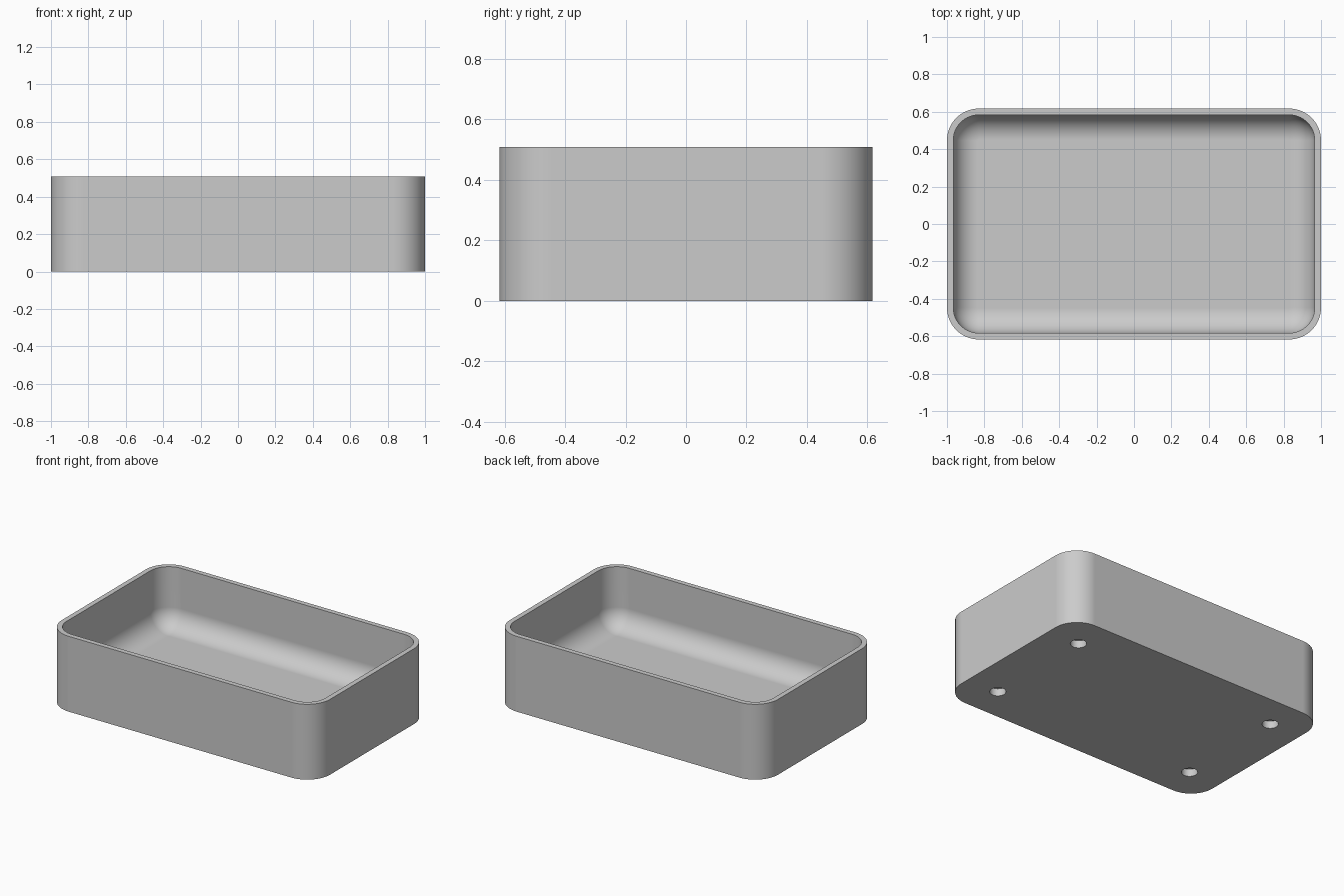
import bpy
import bmesh
from math import sin, cos, pi

cube = bpy.data.objects.get("Cube")
if cube:
    bpy.data.objects.remove(cube, do_unlink=True)

# Main dimensions
HALF_X, HALF_Y, HEIGHT = 1.0, 0.617, 0.508
CORNER, WALL, FLOOR, FILLET = 0.17, 0.034, 0.102, 0.133
STEPS = 16

grey = bpy.data.materials.new("plain grey")
grey.use_nodes = True
colour = (0.6, 0.6, 0.6, 1)
grey.diffuse_color = colour
grey.node_tree.nodes["Principled BSDF"].inputs["Base Color"].default_value = colour


def ring(bm, inset, z):
    """Rounded rectangle of vertices, set in from the outer outline."""
    radius = CORNER - inset
    verts = []
    corners = [(1, 1), (-1, 1), (-1, -1), (1, -1)]
    for quarter, (sx, sy) in enumerate(corners):
        for i in range(STEPS + 1):
            a = (quarter + i / STEPS) * pi / 2
            x = sx * (HALF_X - CORNER) + radius * cos(a)
            y = sy * (HALF_Y - CORNER) + radius * sin(a)
            verts.append(bm.verts.new((x, y, z)))
    return verts


# Tray: outer wall, rim, inner wall, rounded inner floor edge
bm = bmesh.new()
levels = [(0, 0), (0, HEIGHT), (WALL, HEIGHT)]
for i in range(STEPS + 1):
    a = i / STEPS * pi / 2
    levels.append((WALL + FILLET * (1 - cos(a)), FLOOR + FILLET * (1 - sin(a))))
rings = [ring(bm, inset, z) for inset, z in levels]
for low, high in zip(rings, rings[1:]):
    n = len(low)
    for i in range(n):
        j = (i + 1) % n
        bm.faces.new((low[i], low[j], high[j], high[i]))
bm.faces.new(rings[0][::-1])
bm.faces.new(rings[-1])
bmesh.ops.recalc_face_normals(bm, faces=bm.faces)
mesh = bpy.data.meshes.new("tray")
bm.to_mesh(mesh)
bm.free()
tray = bpy.data.objects.new("tray", mesh)
bpy.context.collection.objects.link(tray)
mesh.materials.append(grey)

# Four round recesses for feet in the underside
bm = bmesh.new()
for sx in (-1, 1):
    for sy in (-1, 1):
        made = bmesh.ops.create_cone(bm, cap_ends=True, segments=32,
                                     radius1=0.05, radius2=0.05, depth=0.1)
        bmesh.ops.translate(bm, verts=made["verts"], vec=(sx * 0.765, sy * 0.383, 0))
mesh = bpy.data.meshes.new("foot_recess_cutter")
bm.to_mesh(mesh)
bm.free()
mesh.materials.append(grey)
cutter = bpy.data.objects.new("foot_recess_cutter", mesh)
bpy.context.collection.objects.link(cutter)
cutter.hide_render = True

cut = tray.modifiers.new("foot_recesses", "BOOLEAN")
cut.operation = "DIFFERENCE"
cut.solver = "EXACT"
cut.object = cutter

bpy.ops.object.select_all(action="DESELECT")
tray.select_set(True)
bpy.context.view_layer.objects.active = tray
bpy.ops.object.modifier_apply(modifier=cut.name)
bpy.data.objects.remove(cutter, do_unlink=True)

# Smooth curves, crisp rim and flat walls
bpy.ops.object.shade_smooth_by_angle()
weighted = tray.modifiers.new("flat_walls", "WEIGHTED_NORMAL")
weighted.keep_sharp = True
